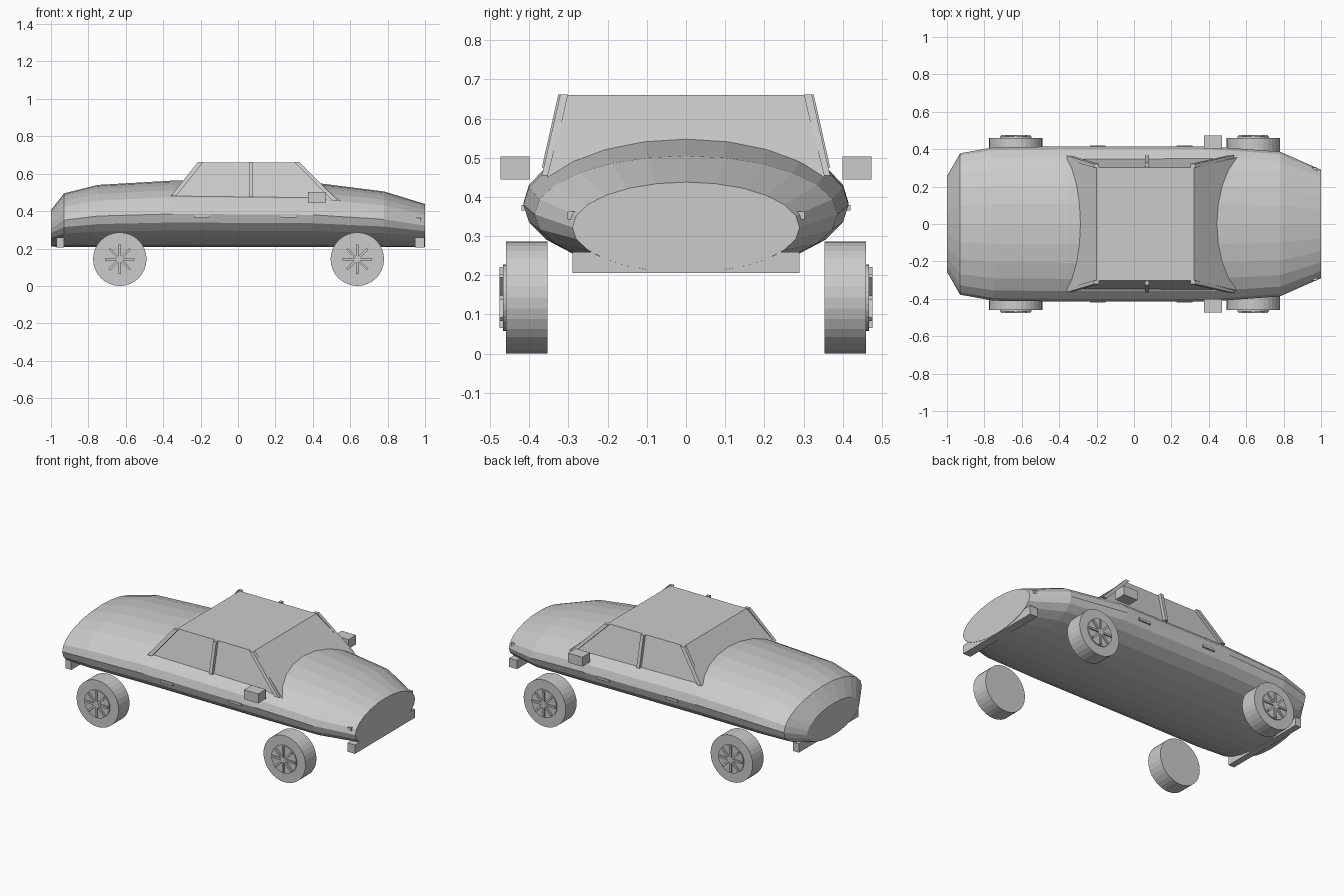
import bpy, bmesh
from math import sin, cos, pi
from mathutils import Vector, Matrix

if "Cube" in bpy.data.objects:
    bpy.data.objects.remove(bpy.data.objects["Cube"])


def finish(name, bm):
    bmesh.ops.recalc_face_normals(bm, faces=bm.faces)
    me = bpy.data.meshes.new(name)
    bm.to_mesh(me)
    bm.free()
    ob = bpy.data.objects.new(name, me)
    bpy.context.collection.objects.link(ob)
    return ob


def loft(name, rings):
    # skin between closed rings with capped ends
    bm = bmesh.new()
    vs = [[bm.verts.new(p) for p in r] for r in rings]
    n = len(vs[0])
    for a, b in zip(vs, vs[1:]):
        for i in range(n):
            j = (i + 1) % n
            bm.faces.new((a[i], a[j], b[j], b[i]))
    bm.faces.new(vs[0])
    bm.faces.new(vs[-1])
    return finish(name, bm)


def box(name, x0, x1, y0, y1, z0, z1):
    bm = bmesh.new()
    m = Matrix.Translation(((x0 + x1) / 2, (y0 + y1) / 2, (z0 + z1) / 2))
    m = m @ Matrix.Diagonal((x1 - x0, y1 - y0, z1 - z0, 1))
    bmesh.ops.create_cube(bm, size=1, matrix=m)
    return finish(name, bm)


def pillar(name, top, bottom, wx, wy):
    def ring(p):
        return [(p[0] + a * wx, p[1] + b * wy, p[2])
                for a, b in ((-1, -1), (1, -1), (1, 1), (-1, 1))]
    return loft(name, [ring(bottom), ring(top)])


def disc(bm, x, z, r, y0, y1, n):
    m = Matrix.Translation((x, (y0 + y1) / 2, z)) @ Matrix.Rotation(pi / 2, 4, 'X')
    bmesh.ops.create_cone(bm, cap_ends=True, segments=n, radius1=r, radius2=r,
                          depth=abs(y1 - y0), matrix=m)


def mirror_y(ob):
    m = ob.modifiers.new("mirror", 'MIRROR')
    m.use_axis = (False, True, False)
    return ob


# body: elliptical sections as x, half width, bottom, top
sections = [(-1, .255, .21, .405), (-.93, .378, .208, .495), (-.75, .41, .207, .54),
            (-.35, .415, .207, .563), (.4, .415, .207, .553), (.78, .387, .207, .505),
            (1, .29, .207, .438)]
N = 24
loft("body", [[(x, w * sin(2 * pi * i / N), (lo + hi) / 2 + (hi - lo) / 2 * cos(2 * pi * i / N))
               for i in range(N)] for x, w, lo, hi in sections])

# cabin: tapered block sunk into the body
def rect(x0, x1, y, z):
    return [(x0, -y, z), (x1, -y, z), (x1, y, z), (x0, y, z)]

loft("cabin", [rect(-.385, .55, .355, .45), rect(-.2, .32, .303, .66)])

# window pillars
mirror_y(pillar("front_pillar", (.315, .311, .662), (.52, .358, .455), .014, .01))
mirror_y(pillar("middle_pillar", (.07, .316, .662), (.07, .358, .475), .01, .01))
mirror_y(pillar("rear_pillar", (-.2, .311, .662), (-.345, .355, .48), .014, .01))

# side mirrors, door handles and small side lamps
mirror_y(box("side_mirror", .373, .47, .40, .474, .445, .503))
mirror_y(box("front_door_handle", .228, .314, .40, .42, .366, .38))
mirror_y(box("rear_door_handle", -.235, -.152, .40, .42, .366, .38))
mirror_y(box("side_lamp", .952, .978, .28, .302, .343, .363))

# bumpers
box("front_bumper", .946, .998, -.29, .29, .206, .26)
box("rear_bumper", -.97, -.93, -.29, .29, .206, .26)

# wheels with hub plate and crossed spokes
for name, x in (("front", .638), ("rear", -.632)):
    z = .143
    bm = bmesh.new()
    disc(bm, x, z, .143, .354, .46, 32)
    mirror_y(finish(name + "_tyre", bm))
    bm = bmesh.new()
    disc(bm, x, z, .085, .45, .467, 32)
    mirror_y(finish(name + "_hub_plate", bm))
    bm = bmesh.new()
    for k in range(4):
        m = Matrix.Translation((x, .469, z)) @ Matrix.Rotation(k * pi / 4, 4, 'Y')
        m = m @ Matrix.Diagonal((.156, .014, .012, 1))
        bmesh.ops.create_cube(bm, size=1, matrix=m)
    mirror_y(finish(name + "_spokes", bm))
